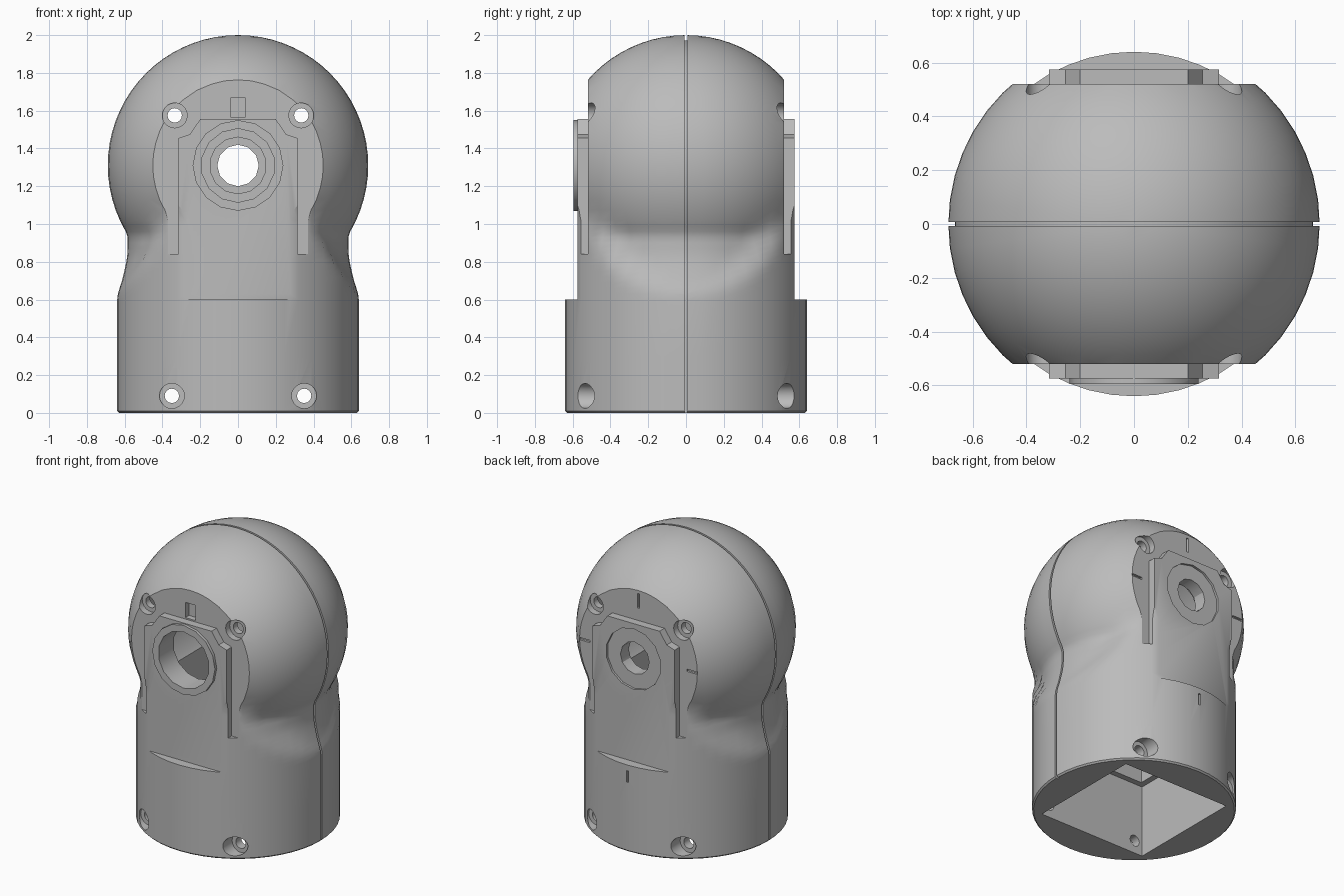
import bpy, bmesh, math
from mathutils import Matrix

if "Cube" in bpy.data.objects:
    bpy.data.objects.remove(bpy.data.objects["Cube"], do_unlink=True)

R_CYL, R_BALL, Z_BALL, SEGS = 0.64, 0.69, 1.31, 48

grey = bpy.data.materials.new("plain grey")
grey.use_nodes = True
grey.diffuse_color = (0.5, 0.5, 0.5, 1)
grey.node_tree.nodes["Principled BSDF"].inputs["Base Color"].default_value = grey.diffuse_color


def smooth(a, b, t):
    t = min(max((t - a) / (b - a), 0), 1)
    return t * t * (3 - 2 * t)


def to_object(name, bm):
    bmesh.ops.recalc_face_normals(bm, faces=bm.faces)
    mesh = bpy.data.meshes.new(name)
    bm.to_mesh(mesh)
    bm.free()
    mesh.materials.append(grey)
    obj = bpy.data.objects.new(name, mesh)
    bpy.context.collection.objects.link(obj)
    return obj


def box(name, x0, x1, y0, y1, z0, z1):
    bm = bmesh.new()
    bmesh.ops.create_cube(bm, size=1)
    for v in bm.verts:
        v.co.x = x1 if v.co.x > 0 else x0
        v.co.y = y1 if v.co.y > 0 else y0
        v.co.z = z1 if v.co.z > 0 else z0
    return to_object(name, bm)


def rod(name, x, z, r, y0, y1, sides=24):
    """Cylinder along y."""
    bm = bmesh.new()
    place = Matrix.Translation((x, (y0 + y1) / 2, z)) @ Matrix.Rotation(math.pi / 2, 4, "X")
    bmesh.ops.create_cone(bm, cap_ends=True, segments=sides, radius1=r, radius2=r,
                          depth=abs(y1 - y0), matrix=place)
    return to_object(name, bm)


def prism(name, outline, y0, y1):
    """Extrude an x-z outline along y."""
    bm = bmesh.new()
    face = bm.faces.new([bm.verts.new((x, y0, z)) for x, z in outline])
    ext = bmesh.ops.extrude_face_region(bm, geom=[face])
    for v in ext["geom"]:
        if isinstance(v, bmesh.types.BMVert):
            v.co.y = y1
    return to_object(name, bm)


def combine(target, tool, operation="DIFFERENCE"):
    mod = target.modifiers.new("cut", "BOOLEAN")
    mod.operation, mod.solver, mod.object = operation, "EXACT", tool
    bpy.context.view_layer.objects.active = target
    bpy.ops.object.modifier_apply(modifier=mod.name)
    bpy.data.objects.remove(tool, do_unlink=True)


def ball(z):
    return math.sqrt(max(R_BALL ** 2 - (z - Z_BALL) ** 2, 0))


def neck(z):
    """Radius of the pinched sides."""
    if z <= 0.6 or z >= 1.05:
        return max(R_CYL, ball(z)) if z < 1.05 else ball(z)
    if z < 0.87:
        return R_CYL - 0.055 * smooth(0.55, 0.87, z) * 1.0
    return max(0.585, ball(z))


def radius(angle, z):
    if not 0.6 < z < 1.06:
        return neck(z)
    y = R_CYL * math.sin(angle)
    w = smooth(0.86, 1.03, math.hypot(y / 0.53, (z - 1.22) / 0.62))
    return neck(z) * (1 - w) + max(R_CYL, ball(z)) * w


# Main body: cylinder, pinched neck and ball as one lofted skin
heights = [0.01, 0.3, 0.6] + [0.6 + 0.03 * i for i in range(1, 15)]
heights += [Z_BALL + R_BALL * math.sin(math.radians(a)) for a in range(-20, 90, 5)]
rings = [(0, -0.01)] + [(z, 0) for z in heights]
bm = bmesh.new()
rows = []
for z, grow in rings:
    row = []
    for i in range(SEGS):
        a = 2 * math.pi * i / SEGS
        r = radius(a, z) + grow
        row.append(bm.verts.new((r * math.cos(a), r * math.sin(a), z)))
    rows.append(row)
for low, high in zip(rows, rows[1:]):
    for i in range(SEGS):
        j = (i + 1) % SEGS
        bm.faces.new((low[i], low[j], high[j], high[i]))
bm.faces.new(rows[0])
tip = bm.verts.new((0, 0, Z_BALL + R_BALL))
for i in range(SEGS):
    bm.faces.new((rows[-1][i], rows[-1][(i + 1) % SEGS], tip))
body = to_object("housing_body", bm)

# Flat front and back, each with a raised plate
plate = [(0.315, 0.84), (0.315, 1.455), (0.255, 1.475), (0.2, 1.555)]
recess = [(-0.8, 0.84), (-0.8, 2.2), (0.8, 2.2), (0.8, 0.84)]
recess += plate + [(-x, z) for x, z in reversed(plate)]
for s in (-1, 1):
    combine(body, box("flat", -0.8, 0.8, *sorted((s * 0.575, s * 0.9)), 0.6, 2.2))
    combine(body, prism("plate_recess", recess, s * 0.52, s * 0.9))

# Raised collar on the front
combine(body, rod("collar", 0, Z_BALL, 0.24, -0.595, -0.5, 16), "UNION")

# Hollow inside: square socket and round chamber
combine(body, box("socket", -0.41, 0.41, -0.41, 0.41, -0.1, 0.5))
combine(body, box("shaft", -0.37, 0.37, -0.37, 0.37, 0.4, 1.3))
combine(body, rod("chamber", 0, Z_BALL, 0.47, -0.43, 0.43, 32))

# Centre bores
combine(body, rod("front_bore", 0, Z_BALL, 0.195, -0.8, -0.3, 14))
combine(body, rod("back_bore", 0, Z_BALL, 0.11, 0.3, 0.8, 12))
combine(body, rod("back_inner_step", 0, Z_BALL, 0.15, 0.3, 0.47, 14))
combine(body, rod("back_counterbore", 0, Z_BALL, 0.21, 0.56, 0.8, 14))

# Four bolt holes through both sides, countersunk
for x, z, seat in ((0.335, 1.575, 0.475), (0.35, 0.09, 0.47)):
    for side in (-1, 1):
        combine(body, rod("bolt_hole", side * x, z, 0.038, -0.9, 0.9, 16))
        for s in (-1, 1):
            combine(body, rod("bolt_seat", side * x, z, 0.066, s * seat, s * 0.9, 20))

# Notch above the collar, alignment ticks on the back
combine(body, box("notch", -0.038, 0.038, -0.8, -0.48, 1.565, 1.67))
combine(body, box("top_tick", -0.008, 0.008, 0.505, 0.8, 1.64, 1.74))
combine(body, box("low_tick", -0.008, 0.008, 0.625, 0.8, 0.48, 0.56))
for s in (-1, 1):
    combine(body, box("side_tick", *sorted((s * 0.37, s * 0.45)), 0.505, 0.8, 1.302, 1.318))

# Seam groove between the two halves
side = [(R_CYL, -0.1)] + [(radius(0, z), z) for z in heights]
outer = [(x + 0.06, z + 0.06 * smooth(1.2, 1.9, z)) for x, z in side]
inner = [(x - 0.025 * (1 - smooth(1.8, 2, z)), z - 0.025 * smooth(1.2, 1.8, z)) for x, z in side]
loop = outer + [(-x, z) for x, z in reversed(outer)]
loop += inner_left if (inner_left := [(-x, z) for x, z in inner]) else []
loop += list(reversed(inner))
combine(body, prism("seam", loop, -0.007, 0.007))

bpy.ops.object.select_all(action="DESELECT")
body.select_set(True)
bpy.context.view_layer.objects.active = body
bpy.ops.object.shade_smooth_by_angle(angle=math.radians(30))
